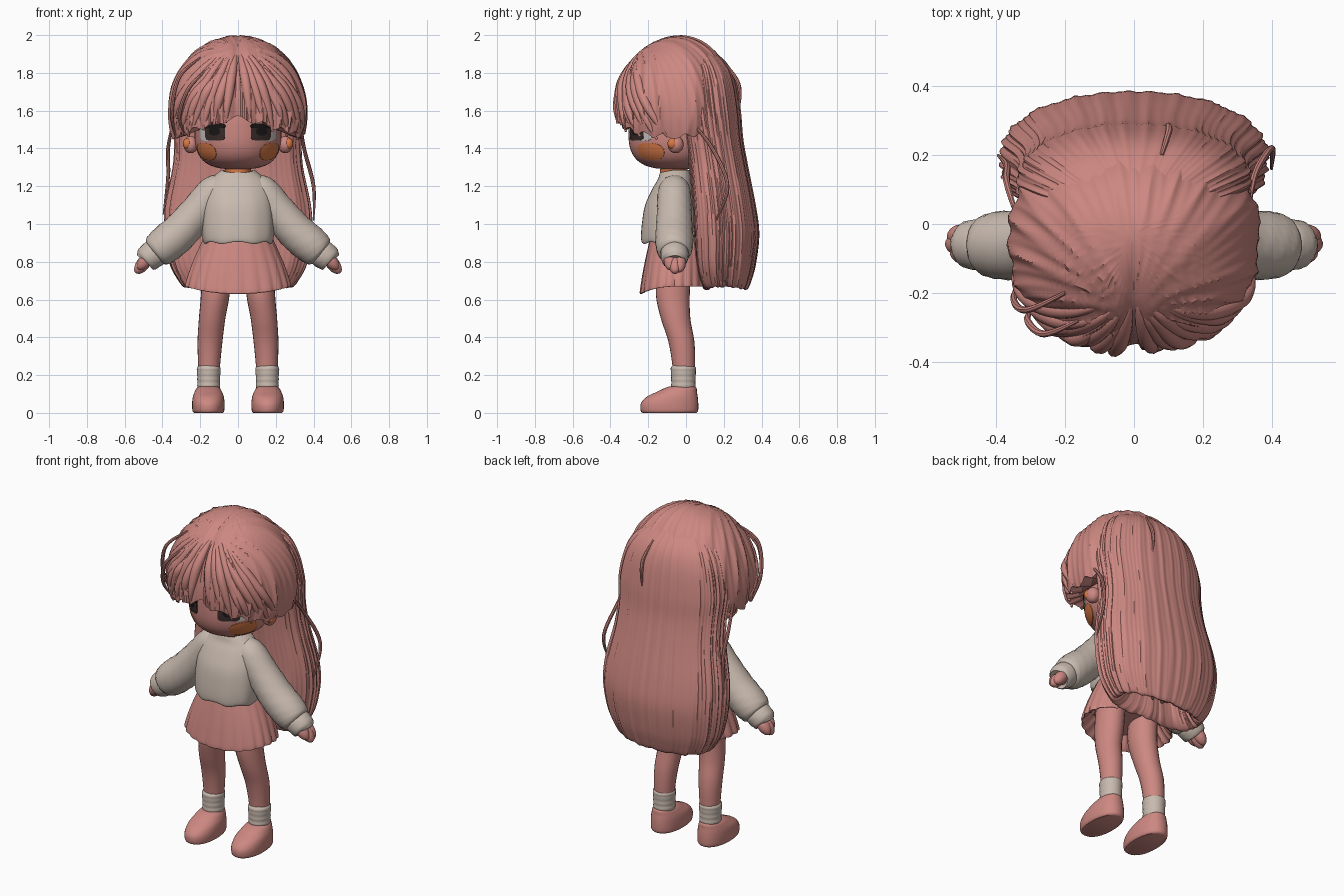
import bpy, bmesh, random
from math import sin, cos, pi, acos, atan2, exp, radians, hypot
from mathutils import Vector

random.seed(4)
if "Cube" in bpy.data.objects:
    bpy.data.objects.remove(bpy.data.objects["Cube"])


def material(name, *rgb):
    m = bpy.data.materials.new(name)
    m.use_nodes = True
    m.diffuse_color = (*rgb, 1)
    m.node_tree.nodes["Principled BSDF"].inputs["Base Color"].default_value = (*rgb, 1)
    return m


pink = material("dusty pink", 0.61, 0.245, 0.22)
beige = material("warm beige", 0.58, 0.49, 0.425)
orange = material("blush orange", 0.68, 0.19, 0.06)
black = material("lash black", 0.01, 0.008, 0.008)
brown = material("iris brown", 0.04, 0.024, 0.022)
white = material("eye grey", 0.58, 0.53, 0.51)


def skin_rows(name, rows, mat, angle=40, recalc=True):
    """Closed surface through a stack of closed loops, capped at both ends."""
    bm = bmesh.new()
    loops = [[bm.verts.new(p) for p in row] for row in rows]
    n = len(loops[0])
    for a, b in zip(loops, loops[1:]):
        for i in range(n):
            j = (i + 1) % n
            bm.faces.new((a[i], a[j], b[j], b[i]))
    bm.faces.new(loops[0][::-1])
    bm.faces.new(loops[-1])
    if recalc:
        bmesh.ops.recalc_face_normals(bm, faces=bm.faces)
    mesh = bpy.data.meshes.new(name)
    bm.to_mesh(mesh)
    bm.free()
    mesh.materials.append(mat)
    ob = bpy.data.objects.new(name, mesh)
    bpy.context.collection.objects.link(ob)
    bpy.ops.object.select_all(action="DESELECT")
    ob.select_set(True)
    bpy.context.view_layer.objects.active = ob
    bpy.ops.object.shade_smooth_by_angle(angle=radians(angle))


def smooth_path(keys, steps):
    """Catmull-Rom interpolation of key tuples."""
    out = []
    for i in range(len(keys) - 1):
        a, b, c, d = (keys[min(max(i + k, 0), len(keys) - 1)] for k in (-1, 0, 1, 2))
        for s in range(steps):
            t = s / steps
            out.append([q + t / 2 * (r - p + t * (2 * p - 5 * q + 4 * r - w + t * (3 * (q - r) + w - p)))
                        for p, q, r, w in zip(a, b, c, d)])
    return out + [list(keys[-1])]


def spow(v, e):
    return abs(v) ** e * (1 if v > 0 else -1)


def loft(name, keys, mat, n=32, power=2.0, ripple=lambda t, v: 1, lift=lambda t, v: 0, steps=4):
    """Stack of superellipses; each key is x, y, z, x radius, y radius."""
    rows, path = [], smooth_path(keys, steps)
    for k, (x, y, z, rx, ry) in enumerate(path):
        row, v = [], k / (len(path) - 1)
        for t in (2 * pi * i / n for i in range(n)):
            f = ripple(t, v)
            row.append((x + f * rx * spow(cos(t), 2 / power), y + f * ry * spow(sin(t), 2 / power),
                        z + lift(t, v)))
        rows.append(row)
    skin_rows(name, rows, mat)


def tube(name, keys, mat, n=16, steps=4, ripple=0.0):
    """Round tube along a path; each key is x, y, z, radius."""
    path, rows = smooth_path(keys, steps), []
    pts = [Vector(p[:3]) for p in path]
    for k, p in enumerate(pts):
        d = (pts[min(k + 1, len(pts) - 1)] - pts[max(k - 1, 0)]).normalized()
        u = d.cross(Vector((0.1, 1, 0.05))).normalized()
        v = d.cross(u)
        r = path[k][3]
        rows.append([p + r * (1 + ripple * sin(5 * a + 2 * k)) * (u * cos(a) + v * sin(a))
                     for a in (2 * pi * i / n for i in range(n))])
    skin_rows(name, rows, mat)


# Head: squarish rounded form
HX, HY, HCY, HZ, HR = 0.23, 0.245, -0.06, 1.5, 0.21


def face_point(theta, z, lift=0.0):
    k = max(0.0, 1 - abs((z - HZ) / HR) ** 3) ** (1 / 3)
    return ((HX * k + lift) * sin(theta), HCY - (HY * k + lift) * cos(theta), z)


skin_rows("head", [[face_point(2 * pi * i / 48, HZ - HR * cos(pi * j / 28)) for i in range(48)]
                   for j in range(1, 28)], pink)


def face_plate(name, theta, z, ht, hz, lift, mat, power=2.0):
    rows = []
    for s, l in ((1, -0.004), (1, lift), (0.75, lift), (0.5, lift), (0.25, lift), (0.03, lift)):
        rows.append([face_point(theta + s * ht * spow(cos(a), 2 / power), z + s * hz * spow(sin(a), 2 / power), l)
                     for a in (2 * pi * i / 28 for i in range(28))])
    skin_rows(name, rows, mat, recalc=False)


# Face details, ears, limbs and footwear on both sides
for side, tag in ((1, "left"), (-1, "right")):
    face_plate(tag + "_eye_white", side * 0.72, 1.478, 0.34, 0.038, 0.002, white, 4)
    face_plate(tag + "_iris", side * 0.57, 1.484, 0.27, 0.042, 0.004, brown, 5)
    face_plate(tag + "_pupil", side * 0.57, 1.49, 0.15, 0.022, 0.005, black)
    face_plate(tag + "_lash", side * 0.69, 1.519, 0.4, 0.014, 0.006, black, 3)
    face_plate(tag + "_blush", side * 0.95, 1.383, 0.38, 0.046, 0.003, orange, 2.4)
    loft(tag + "_ear", [(side * 0.25, -0.055, 1.42 + 0.046 * cos(a), 0.038 * sin(a), 0.042 * sin(a))
                        for a in (pi * k / 10 for k in range(1, 10))], pink, 20, steps=2)
    loft(tag + "_inner_ear", [(side * 0.268, -0.072, 1.425 + 0.03 * cos(a), 0.024 * sin(a), 0.026 * sin(a))
                              for a in (pi * k / 8 for k in range(1, 8))], orange, 16, steps=2)

    tube(tag + "_sleeve", [(side * x, -0.062, z, r) for x, z, r in (
        (0.08, 1.2, 0.065), (0.13, 1.17, 0.086), (0.21, 1.07, 0.092), (0.3, 0.965, 0.099),
        (0.38, 0.895, 0.1), (0.43, 0.855, 0.088), (0.445, 0.843, 0.06))], beige, 24, 5, 0.015)
    tube(tag + "_cuff", [(side * x, -0.06, z, r) for x, z, r in (
        (0.43, 0.855, 0.055), (0.44, 0.846, 0.074), (0.487, 0.812, 0.068), (0.494, 0.806, 0.045))],
        beige, 24, 4, 0.015)
    # Mitten hand from three overlapping lobes
    for finger, y, tip in (("thumb", -0.083, 0.02), ("palm", -0.058, 0.0), ("fingers", -0.035, 0.008)):
        tube(f"{tag}_{finger}", [(side * (x - tip * 0.7), y, z + tip, r) for x, z, r in (
            (0.48, 0.815, 0.03), (0.503, 0.788, 0.035), (0.522, 0.764, 0.03),
            (0.536, 0.746, 0.017), (0.54, 0.74, 0.003))], pink)

    loft(tag + "_leg", [(side * x, y, z, rx, ry) for x, y, z, rx, ry in (
        (0.115, -0.06, 0.78, 0.076, 0.09), (0.12, -0.07, 0.63, 0.076, 0.09), (0.137, -0.055, 0.5, 0.07, 0.078),
        (0.148, -0.025, 0.38, 0.066, 0.069), (0.153, -0.012, 0.25, 0.058, 0.06),
        (0.155, -0.012, 0.1, 0.05, 0.05))], pink, 24)
    loft(tag + "_sock", [(side * 0.155, -0.014, 0.1 + 0.0152 * k, r, r + 0.004) for k, r in enumerate(
        (0.058, 0.06, 0.058, 0.061, 0.059, 0.061, 0.06, 0.062, 0.062, 0.063, 0.052))], beige, 24, steps=3)
    loft(tag + "_shoe", [(side * 0.157, y, z, rx, ry) for y, z, rx, ry in (
        (-0.088, 0.0, 0.076, 0.142), (-0.088, 0.012, 0.084, 0.152), (-0.087, 0.05, 0.086, 0.152),
        (-0.073, 0.085, 0.082, 0.135), (-0.05, 0.11, 0.073, 0.108), (-0.03, 0.13, 0.062, 0.086),
        (-0.02, 0.14, 0.05, 0.068))], pink, 32, 2.2)

loft("neck", [(0, -0.065, 1.2, 0.07, 0.07), (0, -0.065, 1.28, 0.068, 0.072), (0, -0.06, 1.36, 0.07, 0.07)], orange)

# Loose sweater with rolled hem and a collar dipping at the front
loft("sweater", [(0, y, z, rx, ry) for y, z, rx, ry in (
    (-0.09, 0.92, 0.16, 0.125), (-0.09, 0.9, 0.178, 0.142), (-0.09, 0.925, 0.188, 0.15),
    (-0.088, 1.0, 0.192, 0.147), (-0.083, 1.1, 0.185, 0.135), (-0.07, 1.19, 0.168, 0.108),
    (-0.06, 1.24, 0.142, 0.09), (-0.06, 1.275, 0.102, 0.08), (-0.06, 1.287, 0.082, 0.075),
    (-0.06, 1.27, 0.06, 0.06))], beige, 48, 2.3,
    lambda t, v: 1 + 0.015 * (1 - v) * sin(9 * t),
    lambda t, v: 0.026 * v ** 4 * min(0, sin(t)) + 0.012 * (1 - v) ** 6 * sin(7 * t))

# Pleated skirt, hem rising at the hips and back, closed underneath
loft("skirt", [(0, y, z, rx, ry) for y, z, rx, ry in (
    (-0.05, 0.96, 0.165, 0.13), (-0.05, 0.88, 0.2, 0.15), (-0.055, 0.78, 0.24, 0.166), (-0.06, 0.69, 0.268, 0.176),
    (-0.062, 0.632, 0.278, 0.18), (-0.062, 0.645, 0.25, 0.16), (-0.06, 0.7, 0.2, 0.13))], pink, 176, 2.2,
    lambda t, v: 1 + 0.06 * v * (abs(sin(11 * t + 0.3 * sin(3 * t))) - 0.6),
    lambda t, v: 0.055 * v * (1 if sin(t) > 0 else cos(t) ** 2))


# Hair cap: strands radiate from a parting at the front, which is squarer than the back
def cap_point(a, phi, lift=1.0):
    ry, e = (0.345, 0.87) if sin(a) < 0 else (0.3, 0.97)
    x, y = 0.37 * sin(phi) * spow(cos(a), e), ry * sin(phi) * spow(sin(a), e)
    ang, dist = atan2(y + 0.22, x), hypot(x, y + 0.22)
    groove = 0.034 * abs(sin(12 * ang + 1.2 * sin(5 * ang) + phi)) + 0.014 * abs(sin(31 * ang - 2 * phi))
    f = lift + 0.018 - groove * min(1, dist / 0.15)
    if y < 0:
        f -= 0.07 * exp(-(x / 0.025) ** 2) * min(1, -y / 0.15)
    return Vector((f * x, -0.03 + f * y, 1.6 + 0.4 * cos(phi) * (1 + 0.3 * (f - 1))))


def hairline(a):
    x = abs(cos(a))
    z = 1.56 - 0.1 * x if sin(a) < 0 else 1.46 + 0.05 * sin(a)
    return acos((z + 0.012 * sin(19 * a) - 1.6) / 0.4)


cap_rows, N = [], 288
for j in range(1, 45):
    cap_rows.append([cap_point(2 * pi * i / N, hairline(2 * pi * i / N) * j / 44) for i in range(N)])
cap_rows.append([Vector((p.x * 0.8, -0.03 + (p.y + 0.03) * 0.8, p.z + 0.02)) for p in cap_rows[-1]])
skin_rows("hair_cap", cap_rows, pink, 30)

# Fringe locks sweeping out from the parting
for k in range(8):
    for side in (1, -1):
        spread = (0.14 + 0.18 * k) * side
        end = hairline(-pi / 2 + spread) + random.uniform(-0.03, 0.05)
        start = 0.55 + random.uniform(0, 0.3)
        keys = []
        for s in range(7):
            u = s / 6
            p = cap_point(-pi / 2 + spread * (0.12 + 0.88 * u ** 0.8), start + (end - start) * u, 0.95 + 0.03 * u)
            keys.append((*p, 0.003 + 0.024 * sin(pi * u * 0.96)))
        tube(f"fringe_lock_{k}_{'left' if side > 0 else 'right'}", keys, pink, 10)


# Long back hair flowing from the crown: vertical strands, hollowed front, uneven lower edge
def strands(t, v):
    front = 0.1 * sin(2 * t) ** 2 - 0.3 * v * sin(t) ** 6 if sin(t) < 0 else 0
    return (1.015 + front - 0.026 * abs(sin(13 * t + 1.5 * sin(4 * t) + 1.2 * v))
            - 0.014 * abs(sin(33 * t - 2 * v + sin(7 * t))))


def uneven(t, v):
    return v ** 8 * (0.05 * abs(cos(t)) ** 3 + 0.012 * sin(13 * t) + 0.008 * sin(29 * t))


loft("back_hair", [(0, (f + b) / 2, z, w, (b - f) / 2) for z, w, f, b in (
    (1.95, 0.1, -0.04, 0.1), (1.86, 0.235, -0.06, 0.21), (1.76, 0.305, -0.06, 0.262),
    (1.6, 0.342, -0.05, 0.29), (1.45, 0.336, -0.02, 0.303), (1.3, 0.345, 0.0, 0.33),
    (1.1, 0.385, 0.015, 0.37), (0.95, 0.39, 0.02, 0.388), (0.8, 0.365, 0.03, 0.372), (0.71, 0.325, 0.05, 0.35),
    (0.655, 0.28, 0.08, 0.325), (0.69, 0.22, 0.12, 0.29), (0.77, 0.18, 0.14, 0.26))],
    pink, 288, 2.1, strands, uneven, 5)

# Loose flyaway strands
flyaways = {
    "right_front": [(-0.2, -0.2, 1.88), (-0.31, -0.25, 1.78), (-0.35, -0.22, 1.6), (-0.33, -0.16, 1.46)],
    "right_brow": [(-0.16, -0.28, 1.82), (-0.26, -0.32, 1.72), (-0.31, -0.28, 1.58), (-0.29, -0.24, 1.49)],
    "right_side": [(-0.34, 0.02, 1.55), (-0.37, 0.12, 1.4), (-0.37, 0.17, 1.25), (-0.395, 0.2, 1.05)],
    "left_side": [(0.33, 0.02, 1.55), (0.35, 0.14, 1.4), (0.4, 0.22, 1.2), (0.4, 0.16, 1.02)],
    "back": [(0.08, 0.2, 1.86), (0.1, 0.265, 1.77), (0.1, 0.285, 1.7), (0.1, 0.28, 1.6)],
}
for name, pts in flyaways.items():
    tube(name + "_flyaway", [(*p, r) for p, r in zip(pts, (0.006, 0.01, 0.01, 0.004))], pink, 8, 6)
